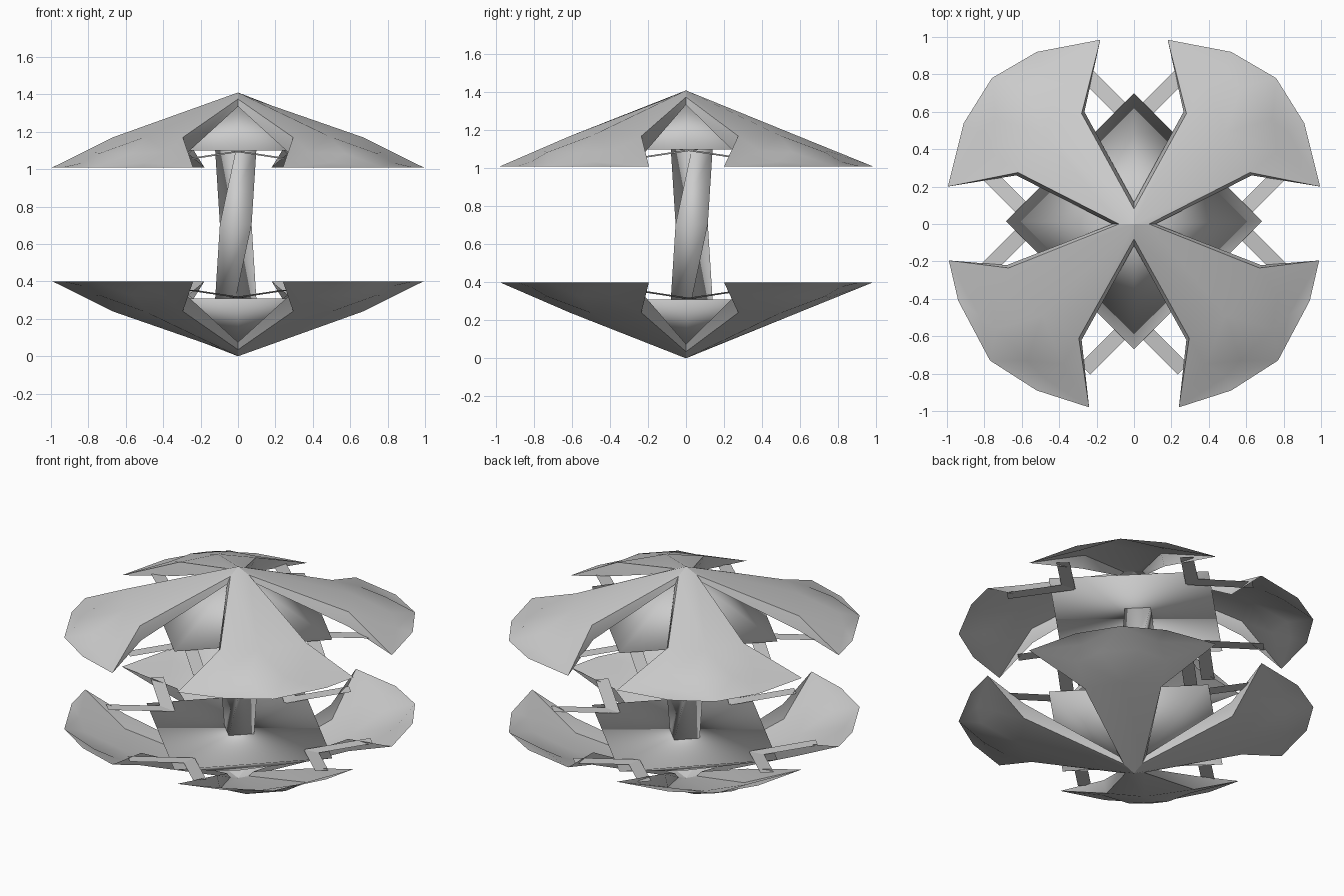
import bpy, math

if "Cube" in bpy.data.objects:
    bpy.data.objects.remove(bpy.data.objects["Cube"])

MID = 0.705  # height of the mirror plane between upper and lower halves

grey = bpy.data.materials.new("plain grey")
grey.diffuse_color = (0.6, 0.6, 0.6, 1)
grey.use_nodes = True
grey.node_tree.nodes["Principled BSDF"].inputs["Base Color"].default_value = grey.diffuse_color


def build(name, verts, faces, smooth_angle=None):
    me = bpy.data.meshes.new(name)
    me.from_pydata(verts, [], faces)
    me.validate()
    ob = bpy.data.objects.new(name, me)
    bpy.context.collection.objects.link(ob)
    me.materials.append(grey)
    if smooth_angle:
        bpy.ops.object.select_all(action='DESELECT')
        ob.select_set(True)
        bpy.context.view_layer.objects.active = ob
        bpy.ops.object.shade_smooth_by_angle(angle=math.radians(smooth_angle))
    return ob


def both_halves(name, verts, faces, angle=None):
    """Upper part plus its mirror image below, with flipped faces."""
    build("upper_" + name, verts, faces, angle)
    low = [(x, y, 2 * MID - z) for x, y, z in verts]
    build("lower_" + name, low, [f[::-1] for f in faces], angle)


def petal(name, sx, sy, mid_a, tip_a, mid_b, tip_b, rim):
    """Curved sheet from the peak to the rim; a = y-axis notch, b = x-axis notch."""
    pts = [(0, 0, 1.41), (0, .08, 1.375), mid_a + (1.17,), (.49, .49, 1.175),
           mid_b + (1.17,), (.08, 0, 1.375),
           # shoulder above the rim dents
           (.38, .75, 1.09), (.57, .73, 1.085), (.74, .56, 1.085), (.77, .39, 1.09),
           # rim
           tip_a + (1.01,)] + [p + (1.01,) for p in rim] + [tip_b + (1.01,),
           # folded edge strips along the notches
           (0, .115, 1.335), (mid_a[0] - .015, mid_a[1] + .01, 1.08),
           (mid_b[0] + .01, mid_b[1] - .015, 1.08), (.115, 0, 1.335),
           # hollows of the dents
           (.49, .815, 1.035), (.825, .49, 1.035)]
    faces = [(0, 3, 2, 1), (0, 5, 4, 3), (2, 3, 6), (3, 7, 6), (3, 8, 7), (3, 9, 8), (3, 4, 9),
             (2, 6, 10), (6, 19, 10), (10, 19, 11), (6, 7, 19), (7, 12, 19), (19, 12, 11),
             (7, 8, 12), (8, 20, 12), (20, 13, 12), (8, 9, 20), (9, 14, 20), (20, 14, 13),
             (9, 4, 14),
             (1, 2, 16, 15), (2, 10, 16), (4, 5, 18, 17), (14, 4, 17)]
    verts = [(x * sx, y * sy, z) for x, y, z in pts]
    if sx * sy < 0:
        faces = [f[::-1] for f in faces]
    both_halves(name, verts, faces, 60)


# Four petals, slightly different at front and back
back_rim = [(.52, .92), (.76, .78), (.91, .54)]
front_rim = [(.52, .89), (.77, .73), (.94, .41)]
for sx, side in ((1, "right"), (-1, "left")):
    petal("back_%s_petal" % side, sx, 1, (.28, .59), (.18, .985), (.62, .275), (.995, .2), back_rim)
    petal("front_%s_petal" % side, sx, -1, (.295, .61), (.24, .98), (.67, .235), (.99, .195), front_rim)

# Closed square pyramids under the petals
R, CY = .685, .015
pyr = [(R, CY, 1.1), (0, R + CY, 1.1), (-R, CY, 1.1), (0, CY - R, 1.1), (0, 0, 1.36)]
both_halves("inner_pyramid", pyr,
            [(0, 1, 4), (1, 2, 4), (2, 3, 4), (3, 0, 4), (3, 2, 1, 0)], 180)

# Flat strips: two leave each pyramid corner at 45 degrees toward the petals
w, length = .04, .37
for i, corner in enumerate(("right", "back", "left", "front")):
    a = i * math.pi / 2
    for s, tag in ((1, "a"), (-1, "b")):
        d = a + s * math.pi / 4
        dx, dy = math.cos(d), math.sin(d)
        cx, cy = .53 * math.cos(a), .53 * math.sin(a) + CY
        strip = []
        for t, z in ((-.03, 1.098), (length, 1.055)):
            for k in (-w, w):
                strip.append((cx + dx * t - dy * k, cy + dy * t + dx * k, z))
        both_halves("%s_strip_%s" % (corner, tag), strip, [(0, 2, 3, 1)])

# Twisted, waisted square post
rings = [(.31, .11, 0), (MID, .12, 45), (1.1, .11, 90)]
pv, pf = [], [(3, 2, 1, 0), (8, 9, 10, 11)]
for z, r, tw in rings:
    for k in range(4):
        ang = math.radians(tw + 90 * k)
        pv.append((-.012 + r * math.cos(ang), .03 + r * math.sin(ang), z))
for j in range(2):
    for k in range(4):
        n = (k + 1) % 4
        pf.append((j * 4 + k, j * 4 + n, j * 4 + 4 + n, j * 4 + 4 + k))
build("centre_post", pv, pf, 180)
